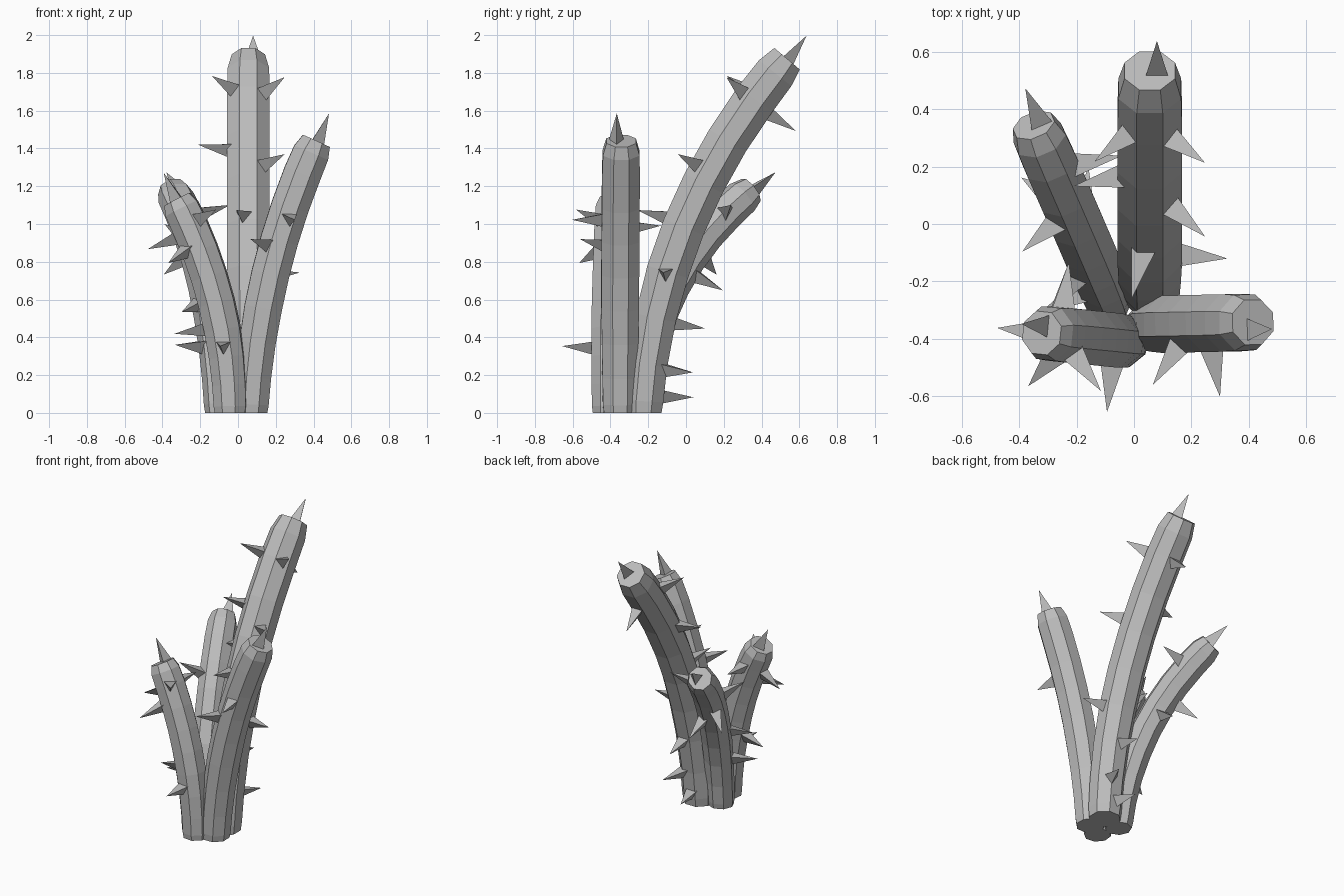
import bpy, bmesh, math
from mathutils import Vector

cube = bpy.data.objects.get("Cube")
if cube:
    bpy.data.objects.remove(cube, do_unlink=True)

grey = bpy.data.materials.new("plain_grey")
grey.use_nodes = True
colour = (0.5, 0.5, 0.5, 1)
grey.diffuse_color = colour
grey.node_tree.nodes["Principled BSDF"].inputs["Base Color"].default_value = colour

SIDES = 8
THORN_LENGTH = 0.16
THORN_RADIUS = 0.05


def finish(bm, name):
    bmesh.ops.recalc_face_normals(bm, faces=bm.faces)
    mesh = bpy.data.meshes.new(name)
    bm.to_mesh(mesh)
    bm.free()
    mesh.materials.append(grey)
    obj = bpy.data.objects.new(name, mesh)
    bpy.context.collection.objects.link(obj)


def frame(path, t):
    """Centre, sideways, underside and lengthwise directions of a curved path."""
    base, bend, tip = path
    centre = base * (1 - t) ** 2 + bend * 2 * t * (1 - t) + tip * t * t
    along = ((bend - base) * (1 - t) + (tip - bend) * t).normalized()
    if t == 0:
        along = Vector((0, 0, 1))
    across = Vector((0, 0, 1)).cross(tip - base).normalized()
    under = across.cross(along).normalized()
    return centre, across, under, along


def around(across, under, turn):
    """Direction out of the stalk, with turn counted in eighths of a circle."""
    angle = turn * math.tau / SIDES
    return across * math.cos(angle) + under * math.sin(angle)


def width_at(t):
    """Stalks are a little slimmer towards the foot."""
    return min(1, 0.89 + 0.28 * t)


def stalk(name, path, half_width):
    """Eight-sided tube swept along the path, narrowed at both ends."""
    radius = half_width / math.cos(math.pi / SIDES)
    steps = [(0, 0.95), (0.03, 1)]
    steps += [(i / SIDES, 1) for i in range(1, SIDES)]
    steps += [(0.955, 0.97), (1, 0.78)]
    bm = bmesh.new()
    rings = []
    for t, scale in steps:
        centre, across, under, along = frame(path, t)
        size = radius * scale * width_at(t)
        rings.append([
            bm.verts.new(centre + around(across, under, k + 0.5) * size)
            for k in range(SIDES)
        ])
    for low, high in zip(rings, rings[1:]):
        for k in range(SIDES):
            n = (k + 1) % SIDES
            bm.faces.new((low[k], low[n], high[n], high[k]))
    bm.faces.new(rings[0])
    bm.faces.new(rings[-1])
    finish(bm, name)


def thorn(name, root, direction):
    """Three-sided spike, flat side up, with its foot sunk into the stalk."""
    axis = direction.normalized()
    side = axis.cross(Vector((0, 0, 1))).normalized()
    down = axis.cross(side)
    bm = bmesh.new()
    apex = bm.verts.new(root + axis * THORN_LENGTH)
    foot = []
    for k in range(3):
        angle = k * math.tau / 3
        corner = down * math.cos(angle) + side * math.sin(angle)
        foot.append(bm.verts.new(root - axis * 0.02 + corner * THORN_RADIUS))
    for k in range(3):
        bm.faces.new((foot[k], foot[(k + 1) % 3], apex))
    bm.faces.new(foot)
    finish(bm, name)


def thorny_stalk(name, base, bend, tip, half_width, thorns):
    """Stalk with a crown thorn and side thorns (place along it, turn, lean)."""
    path = Vector(base), Vector(bend), Vector(tip)
    stalk(name, path, half_width)
    centre, across, under, along = frame(path, 1)
    thorn(name + "_crown_thorn", centre - across * 0.025, along)
    for number, (place, turn, lean) in enumerate(thorns, 1):
        centre, across, under, along = frame(path, place)
        out = around(across, under, turn)
        root = centre + out * half_width * width_at(place)
        thorn(f"{name}_thorn_{number}", root, out + along * lean)


# Tall stalk sweeping up and backwards
thorny_stalk("tall_stalk", (.055, -.225, 0), (.055, -.18, 1.03), (.055, .535, 1.875), .113, [
    (.88, 7, 0), (.72, 7.7, 0), (.87, 5, .1), (.66, 5, 0), (.87, 2, 0), (.51, 6.3, -.2),
    (.37, 4.1, 0), (.25, 2, 0), (.05, 1.8, 0), (.12, 2.5, 0)])

# Back stalk leaning to the rear right
thorny_stalk("back_stalk", (-.09, -.26, 0), (-.11, -.2, .75), (-.35, .345, 1.18), .092, [
    (.7, 7.3, .2), (.68, 1.4, 0), (.85, 4.4, 0), (.59, 2.6, 0), (.41, 7.5, -.5), (.25, 7.9, 0)])

# Front stalk leaning right
thorny_stalk("front_stalk", (-.04, -.41, 0), (-.045, -.405, .6), (-.322, -.38, 1.13), .095, [
    (.85, 2, 0), (.77, .9, -.2), (.88, 7, 0), (.3, 0, 0), (.87, 4, 0), (.4, 2, 0)])

# Side stalk leaning left
thorny_stalk("side_stalk", (.07, -.35, 0), (.1, -.35, .75), (.415, -.343, 1.44), .1, [
    (.6, 4.8, 0), (.71, 3.8, 0)])
